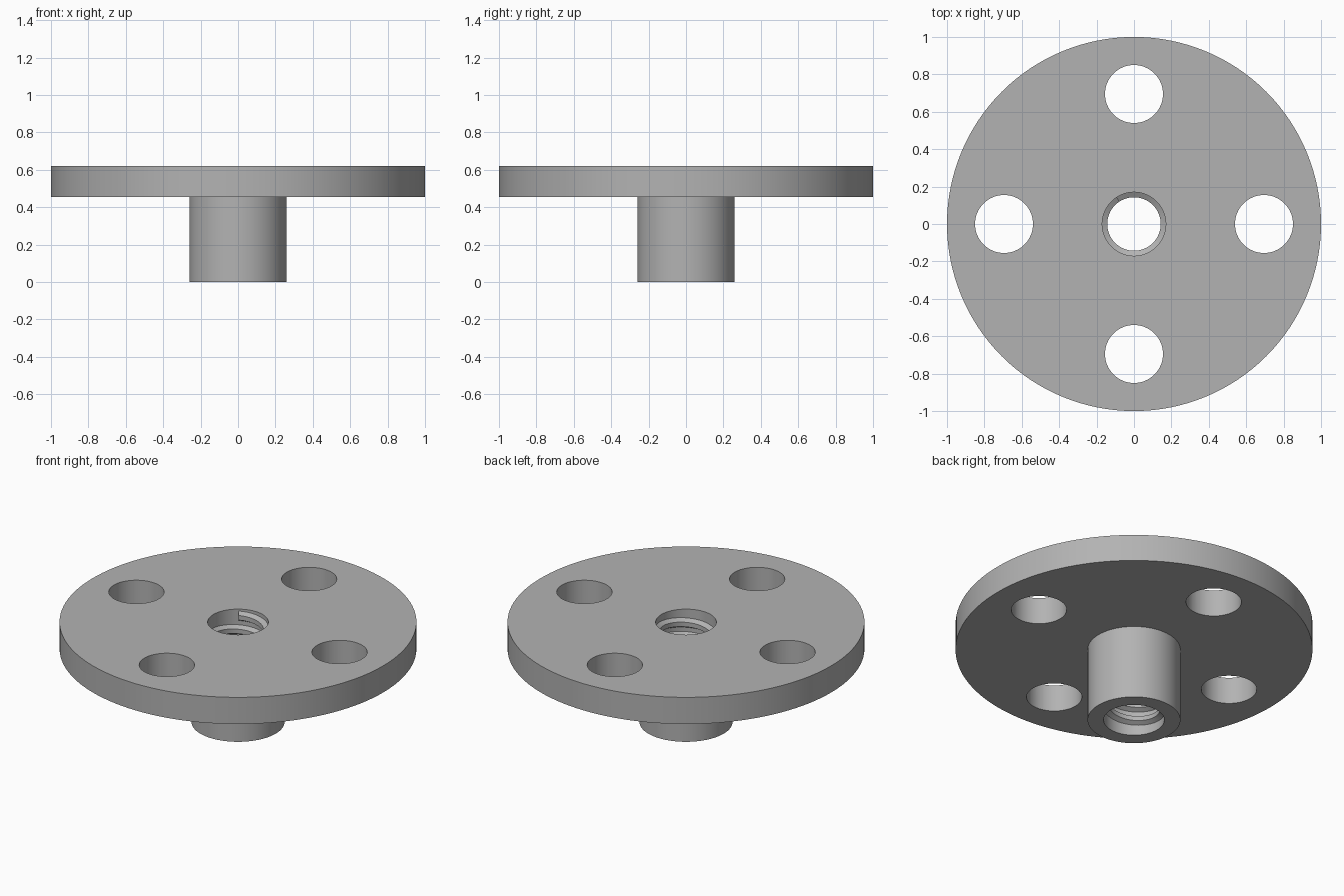
import bpy, bmesh
from math import cos, sin, pi, radians

cube = bpy.data.objects.get("Cube")
if cube:
    bpy.data.objects.remove(cube)

HEIGHT, FLANGE_Z = 0.62, 0.455
FLANGE_R, HUB_R = 1.0, 0.26
BORE_R, CREST_R, PITCH = 0.17, 0.143, 0.085
BOLT_R, BOLT_CIRCLE = 0.155, 0.695

steel = bpy.data.materials.new("grey steel")
steel.use_nodes = True
colour = (0.45, 0.45, 0.45, 1)
steel.diffuse_color = colour
steel.node_tree.nodes["Principled BSDF"].inputs["Base Color"].default_value = colour


def add_object(name, bm):
    bmesh.ops.recalc_face_normals(bm, faces=bm.faces)
    mesh = bpy.data.meshes.new(name)
    bm.to_mesh(mesh)
    bm.free()
    mesh.materials.append(steel)
    obj = bpy.data.objects.new(name, mesh)
    bpy.context.collection.objects.link(obj)
    return obj


def sweep(name, sections, closed):
    """Join a row of matching cross-sections into a skin."""
    bm = bmesh.new()
    rings = [[bm.verts.new(p) for p in s] for s in sections]
    count = len(rings[0])
    pairs = list(zip(rings, rings[1:]))
    if closed:
        pairs.append((rings[-1], rings[0]))
    else:
        bm.faces.new(rings[0])
        bm.faces.new(rings[-1])
    for a, b in pairs:
        for i in range(count):
            j = (i + 1) % count
            bm.faces.new((a[i], a[j], b[j], b[i]))
    return add_object(name, bm)


def section(profile, angle):
    return [(r * cos(angle), r * sin(angle), z) for r, z in profile]


def shade(obj):
    bpy.ops.object.select_all(action='DESELECT')
    obj.select_set(True)
    bpy.context.view_layer.objects.active = obj
    bpy.ops.object.shade_smooth_by_angle(angle=radians(30))


# Flange and hub turned as one solid with an open bore
profile = [(BORE_R, 0), (HUB_R, 0), (HUB_R, FLANGE_Z), (FLANGE_R, FLANGE_Z),
           (FLANGE_R, HEIGHT), (BORE_R, HEIGHT)]
SEGMENTS = 128
body = sweep("flanged_hub",
             [section(profile, 2 * pi * i / SEGMENTS) for i in range(SEGMENTS)], True)

# Four bolt holes through the flange
bm = bmesh.new()
for k in range(4):
    made = bmesh.ops.create_cone(bm, cap_ends=True, segments=64, radius1=BOLT_R,
                                 radius2=BOLT_R, depth=0.5)
    a = k * pi / 2
    bmesh.ops.translate(bm, verts=made["verts"],
                        vec=(BOLT_CIRCLE * cos(a), BOLT_CIRCLE * sin(a), 0.54))
cutter = add_object("bolt_hole_cutter", bm)
cutter.hide_render = True
cut = body.modifiers.new("bolt holes", 'BOOLEAN')
cut.object = cutter
cut.solver = 'EXACT'
bpy.context.view_layer.objects.active = body
bpy.ops.object.modifier_apply(modifier=cut.name)
bpy.data.objects.remove(cutter)
shade(body)

# Internal screw thread: a trapezoid ridge wound up the bore
ridge = [(BORE_R + 0.005, -0.032), (CREST_R, -0.014),
         (CREST_R, 0.014), (BORE_R + 0.005, 0.032)]
STEPS = 64
start, end = 0.04, HEIGHT - 0.04
total = int((end - start) / PITCH * STEPS)
sections = []
for i in range(total + 1):
    lift = start + PITCH * i / STEPS
    sections.append(section([(r, z + lift) for r, z in ridge], 2 * pi * i / STEPS))
shade(sweep("bore_thread", sections, False))
